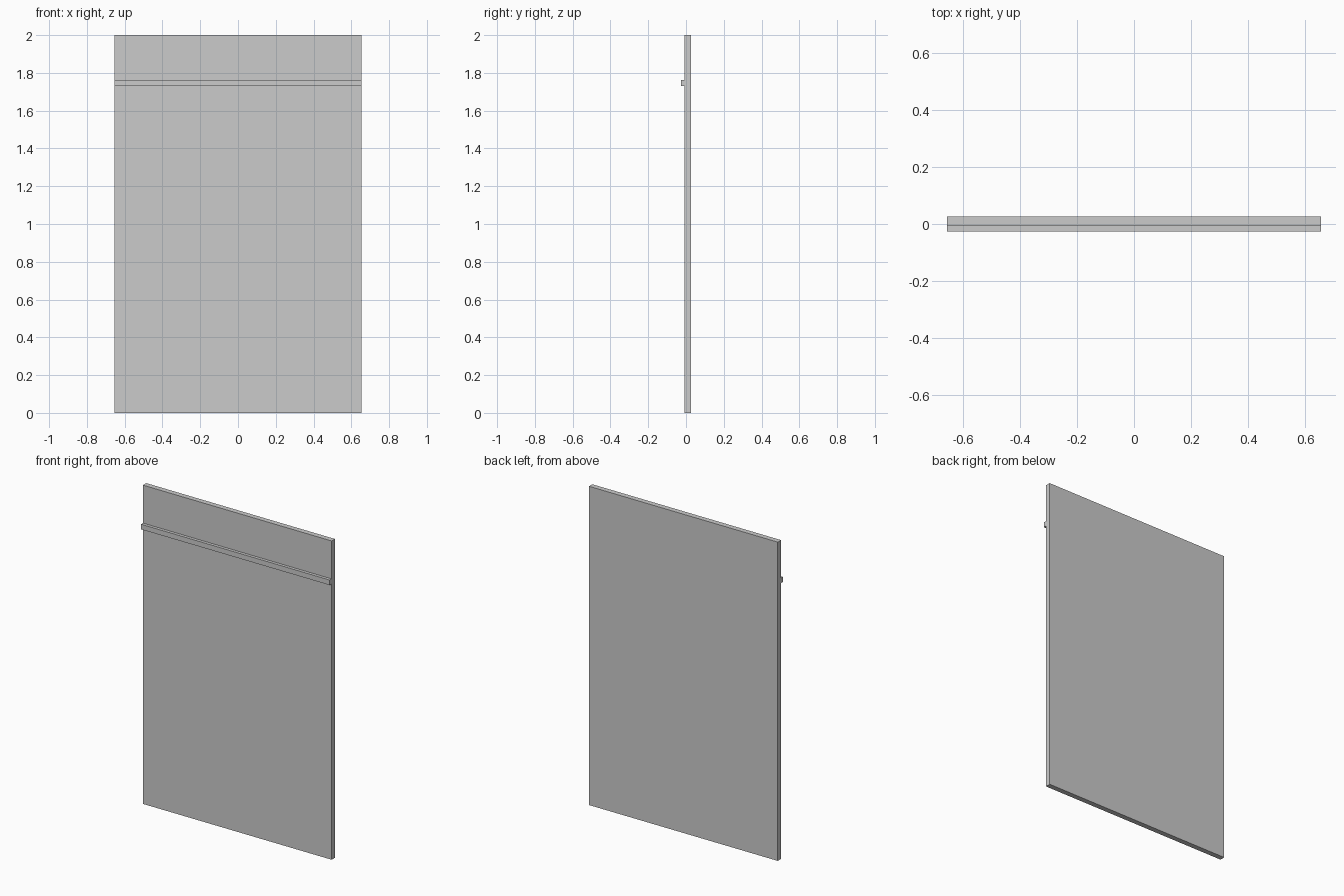
import bpy

if "Cube" in bpy.data.objects:
    bpy.data.objects.remove(bpy.data.objects["Cube"])


def box(name, x, y, z):
    """Box from (min, max) ranges on each axis."""
    bpy.ops.mesh.primitive_cube_add(size=1, location=[sum(r) / 2 for r in (x, y, z)])
    ob = bpy.context.object
    ob.name = name
    ob.scale = [r[1] - r[0] for r in (x, y, z)]
    bpy.ops.object.transform_apply(location=False, rotation=False, scale=True)
    return ob


WIDTH = (-0.655, 0.655)
FRONT = -0.007  # front face of the panel

# Tall flat panel
box("panel", WIDTH, (FRONT, 0.026), (0, 2))

# Thin horizontal rail on the front face
box("front_rail", WIDTH, (-0.026, FRONT), (1.73, 1.762))
